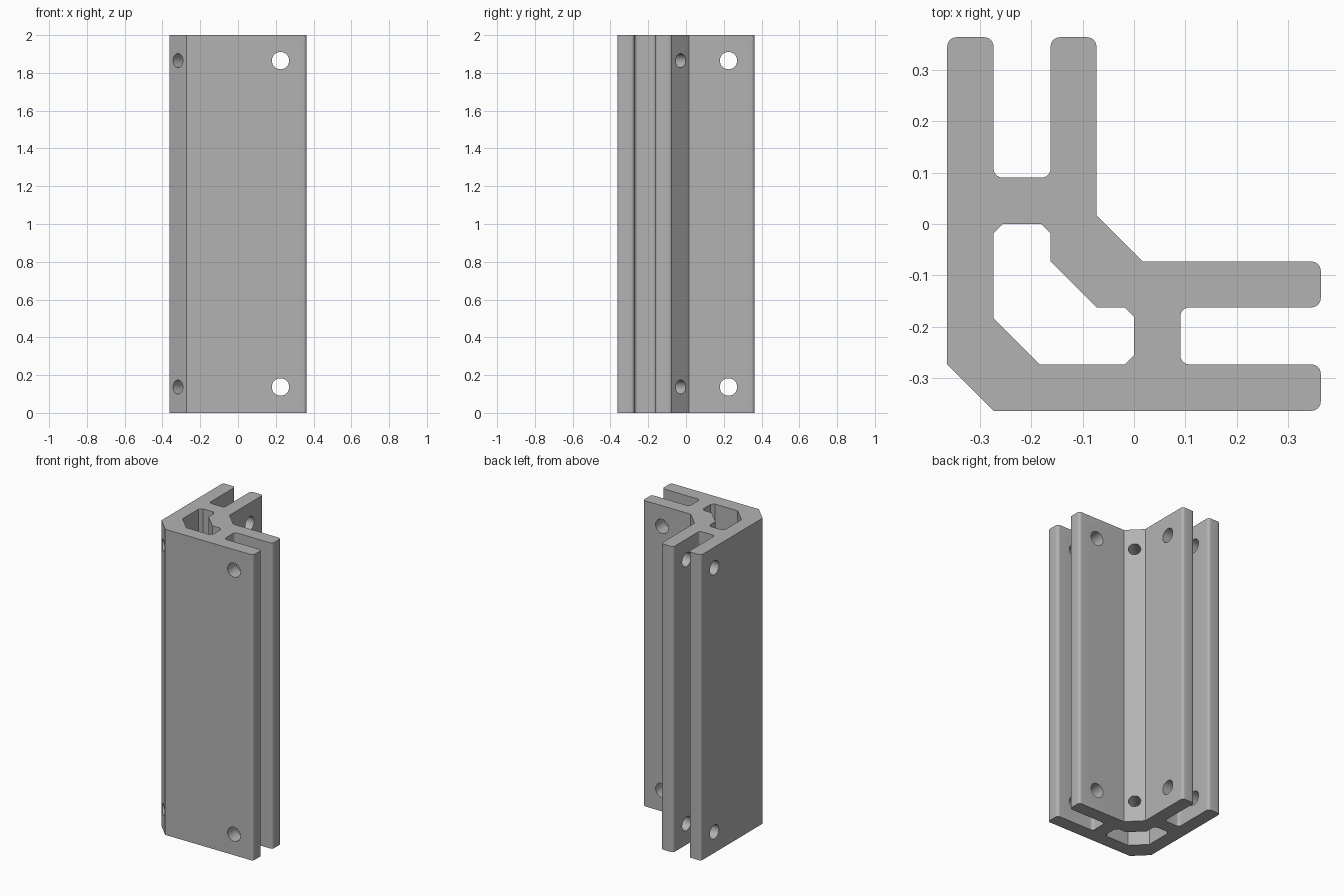
import bpy, bmesh, math
from mathutils import Vector, Matrix

if "Cube" in bpy.data.objects:
    bpy.data.objects.remove(bpy.data.objects["Cube"])

HEIGHT = 2.0
E = 0.363        # outer extent of the section
FILLET = 0.018

metal = bpy.data.materials.new("plain grey")
metal.diffuse_color = (0.45, 0.45, 0.45, 1)
metal.use_nodes = True
metal.node_tree.nodes["Principled BSDF"].inputs["Base Color"].default_value = metal.diffuse_color


def rounded(points):
    """Replace corners flagged with 1 by small arcs."""
    out, n = [], len(points)
    for i, (x, y, flag) in enumerate(points):
        p = Vector((x, y))
        if not flag:
            out.append(p)
            continue
        a = (Vector(points[i - 1][:2]) - p).normalized() * FILLET
        b = (Vector(points[(i + 1) % n][:2]) - p).normalized() * FILLET
        for k in range(7):
            t = math.pi / 2 * k / 6
            out.append(p + a * (1 - math.sin(t)) + b * (1 - math.cos(t)))
    return out


def symmetric(half):
    """Mirror half a section across the diagonal x = y."""
    return half + [(y, x, f) for x, y, f in reversed(half)]


def prism(name, section, z0, z1):
    bm = bmesh.new()
    face = bm.faces.new([bm.verts.new((p.x, p.y, z0)) for p in section])
    top = bmesh.ops.extrude_face_region(bm, geom=[face])["geom"]
    bmesh.ops.translate(bm, vec=(0, 0, z1 - z0),
                        verts=[v for v in top if isinstance(v, bmesh.types.BMVert)])
    bmesh.ops.recalc_face_normals(bm, faces=bm.faces)
    return finish(name, bm)


def finish(name, bm):
    mesh = bpy.data.meshes.new(name)
    bm.to_mesh(mesh)
    bm.free()
    mesh.materials.append(metal)
    ob = bpy.data.objects.new(name, mesh)
    bpy.context.collection.objects.link(ob)
    return ob


def cut(target, cutter):
    cutter.hide_render = True
    mod = target.modifiers.new("cut", "BOOLEAN")
    mod.operation, mod.solver, mod.object = "DIFFERENCE", "EXACT", cutter
    bpy.context.view_layer.objects.active = target
    bpy.ops.object.modifier_apply(modifier=mod.name)
    bpy.data.objects.remove(cutter)


# Corner extrusion with two slotted arms
outline = symmetric([(-0.273, -E, 0), (E, -E, 1), (E, -0.273, 1), (0.09, -0.273, 1),
                     (0.09, -0.162, 1), (E, -0.162, 1), (E, -0.073, 1), (0.017, -0.073, 0)])
extrusion = prism("corner_extrusion", rounded(outline), 0, HEIGHT)

# Hollow core
core = symmetric([(-0.183, -0.273, 0), (-0.018, -0.273, 0), (0, -0.255, 0),
                  (0, -0.18, 0), (-0.018, -0.162, 0), (-0.073, -0.162, 0)])
cut(extrusion, prism("core_cutter", rounded(core), -0.1, HEIGHT + 0.1))

# Bolt holes: through each arm, and diagonally through the corner
bm = bmesh.new()
for z in (0.137, HEIGHT - 0.135):
    for x, y, angle, radius, length in ((0.225, -0.22, 90, 0.046, 0.5),
                                        (-0.22, 0.225, 0, 0.046, 0.5),
                                        (-0.18, -0.18, 45, 0.037, 0.8)):
        place = (Matrix.Translation((x, y, z)) @ Matrix.Rotation(math.radians(angle), 4, "Z")
                 @ Matrix.Rotation(math.pi / 2, 4, "Y"))
        bmesh.ops.create_cone(bm, cap_ends=True, segments=32, radius1=radius,
                              radius2=radius, depth=length, matrix=place)
cut(extrusion, finish("bolt_hole_cutter", bm))

# Smooth fillets and hole walls, keep the hard edges
bpy.ops.object.select_all(action="DESELECT")
extrusion.select_set(True)
bpy.context.view_layer.objects.active = extrusion
bpy.ops.object.shade_smooth_by_angle(angle=math.radians(30))
